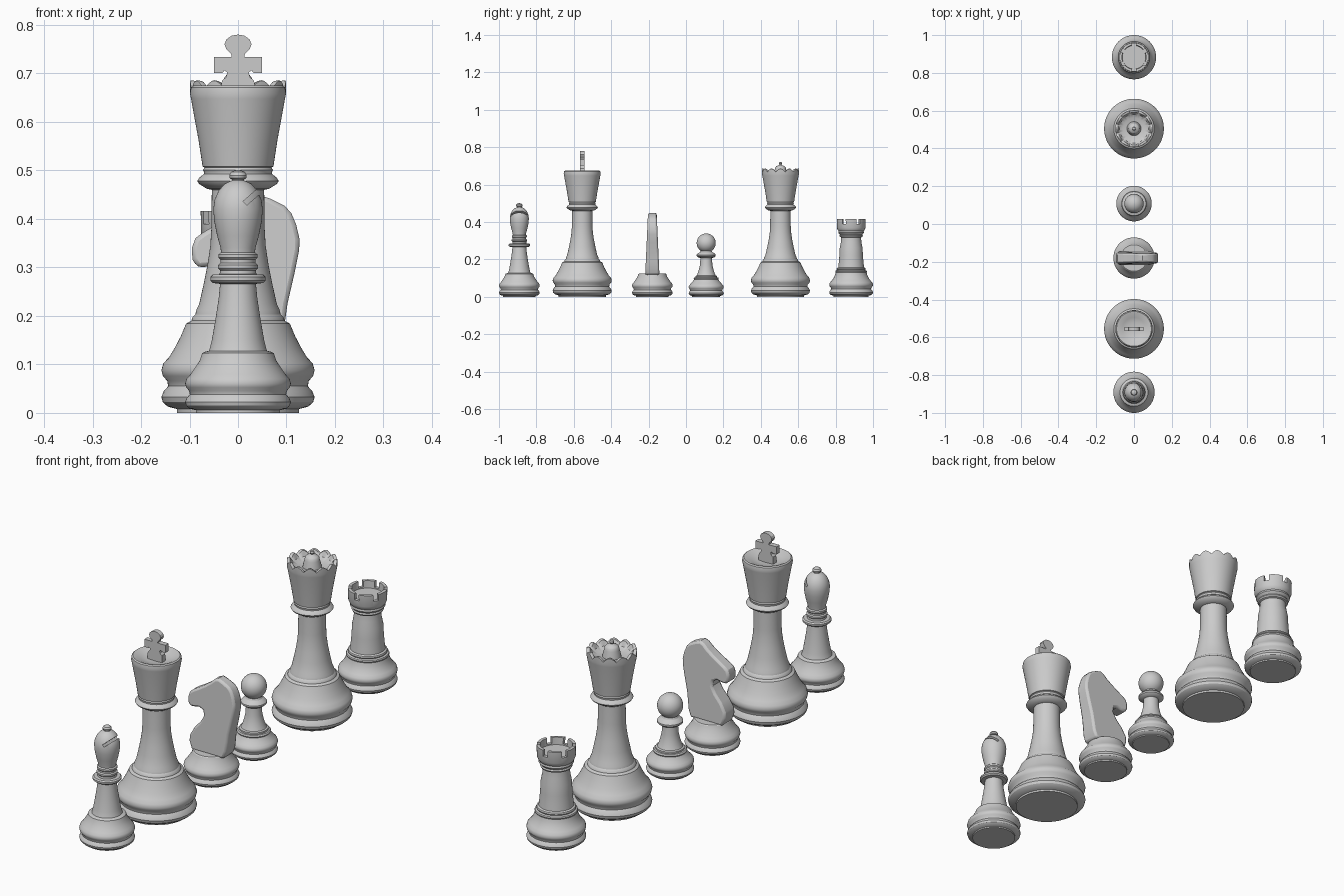
import bpy, bmesh, math
from math import sin, cos, pi, radians


def finish(ob, angle=32):
    bpy.ops.object.select_all(action='DESELECT')
    ob.select_set(True)
    bpy.context.view_layer.objects.active = ob
    bpy.ops.object.shade_smooth_by_angle(angle=radians(angle))
    return ob


def make_object(name, bm, y):
    bmesh.ops.recalc_face_normals(bm, faces=bm.faces)
    me = bpy.data.meshes.new(name)
    bm.to_mesh(me)
    bm.free()
    ob = bpy.data.objects.new(name, me)
    ob.location.y = y
    bpy.context.collection.objects.link(ob)
    return ob


def lathe(name, profile, y, seg=72, warp=None):
    """Spin (r, z) points about z; warp(angle, r, z) may shift the height."""
    bm = bmesh.new()
    rings = []
    for r, z in profile:
        if r == 0:
            rings.append([bm.verts.new((0, 0, z))] * seg)
            continue
        ring = []
        for i in range(seg):
            a = 2 * pi * i / seg
            dz = warp(a, r, z) if warp else 0
            ring.append(bm.verts.new((r * cos(a), r * sin(a), z + dz)))
        rings.append(ring)
    for lo, hi in zip(rings, rings[1:]):
        for i in range(seg):
            j = (i + 1) % seg
            quad = list(dict.fromkeys((lo[i], lo[j], hi[j], hi[i])))
            bm.faces.new(quad)
    return make_object(name, bm, y)


def plate(name, outline, y, half):
    """Flat outline in x-z with half thickness half(z)."""
    bm = bmesh.new()
    front, back = [[bm.verts.new((x, s * half(z), z)) for x, z in outline] for s in (-1, 1)]
    bm.faces.new(front)
    bm.faces.new(back[::-1])
    n = len(outline)
    for i in range(n):
        j = (i + 1) % n
        bm.faces.new((front[i], back[i], back[j], front[j]))
    return make_object(name, bm, y)


def base(radius):
    """Shared double-rolled foot, scaled to the given radius."""
    s = radius / 0.158
    pts = [(0, 0), (.126, 0), (.126, .008), (.145, .013), (.155, .022), (.158, .033),
           (.153, .045), (.144, .055), (.146, .066), (.155, .076), (.158, .088),
           (.154, .102), (.142, .115)]
    return [(r * s, z * s) for r, z in pts]


def arc(r, zc, a0, a1, n=10):
    angles = [radians(a0 + (a1 - a0) * i / n) for i in range(n + 1)]
    return [(r * cos(a), zc + r * sin(a)) for a in angles]


def cut(ob, size, loc, rot):
    bpy.ops.mesh.primitive_cube_add(size=1, location=loc, rotation=rot)
    c = bpy.context.object
    c.name = ob.name + "_cutter"
    c.scale = size
    bpy.context.view_layer.update()
    m = ob.modifiers.new("cut", 'BOOLEAN')
    m.object = c
    m.solver = 'EXACT'
    bpy.context.view_layer.objects.active = ob
    bpy.ops.object.modifier_apply(modifier=m.name)
    bpy.data.objects.remove(c)


# King and queen share foot, shaft, collar and cup
royal = base(.158) + [
    (.130, .135), (.118, .158), (.107, .184), (.102, .187), (.096, .190), (.094, .197),
    (.088, .203), (.086, .212), (.080, .225), (.071, .265), (.063, .305), (.057, .345),
    (.055, .38), (.054, .46), (.064, .462), (.080, .472), (.084, .478), (.080, .485),
    (.070, .493), (.070, .497), (.072, .501), (.069, .506), (.073, .508), (.081, .56),
    (.090, .61), (.097, .648), (.099, .658)]

KING_Y, QUEEN_Y = -.555, .505
finish(lathe("king_body", royal + [(.097, .671), (.092, .675), (.085, .674), (.060, .662),
                                   (.036, .655), (0, .653)], KING_Y))

# King finial: mirrored half outline
half_cross = [(.034, .650), (.035, .674), (.033, .685), (.025, .692), (.022, .702), (.028, .706),
              (.032, .701), (.050, .701), (.050, .734), (.013, .734), (.014, .740),
              (.024, .750), (.028, .760), (.024, .770), (.013, .778)]
outline = half_cross + [(0, .780)] + [(-x, z) for x, z in reversed(half_cross)]
finish(plate("king_finial", outline, KING_Y, lambda z: .011))


# Queen: scalloped crown rim
def scallop(a, r, z):
    return -.017 * (1 - abs(cos(6 * a))) if z > .68 and r > .07 else 0


finish(lathe("queen_body", royal + [(.099, .6845), (.096, .686), (.086, .684), (.076, .662),
                                    (.058, .652), (0, .650)], QUEEN_Y, 144, scallop))
finish(lathe("queen_finial", [(.038, .645), (.036, .660), (.030, .682), (.028, .692),
                              (.022, .699), (.010, .703), (.006, .706), (.009, .712),
                              (.007, .719), (0, .721)], QUEEN_Y, 40))

# Bishop
BISHOP_Y = -.891
bishop = lathe("bishop", base(.109) + [
    (.088, .094), (.079, .108), (.074, .123), (.068, .126), (.060, .128), (.058, .134),
    (.054, .150), (.047, .190), (.040, .235), (.037, .266), (.052, .268), (.057, .273),
    (.057, .280), (.052, .285), (.038, .286), (.037, .294), (.041, .298), (.041, .305),
    (.036, .309), (.036, .316), (.040, .320), (.040, .327), (.035, .331), (.036, .340),
    (.043, .365), (.049, .395), (.051, .420), (.048, .440), (.040, .458), (.027, .473),
    (.013, .479), (.012, .481), (.017, .484), (.018, .490), (.014, .497), (.007, .500),
    (0, .501)], BISHOP_Y)
cut(bishop, (.06, .2, .011), (.037, BISHOP_Y, .452), (0, radians(-41), 0))
finish(bishop)

# Knight: foot and tapered head
KNIGHT_Y = -.18
finish(lathe("knight_base", base(.109) + [(.090, .092), (.080, .106), (.074, .122),
                                          (.070, .125), (0, .125)], KNIGHT_Y))
head = [(-.070, .118), (-.084, .155), (-.082, .180), (-.062, .215), (-.035, .245), (-.018, .275),
        (-.022, .298), (-.040, .306), (-.060, .302), (-.083, .300), (-.094, .316), (-.095, .340),
        (-.088, .360), (-.072, .372), (-.045, .388), (-.015, .407), (.010, .425), (.028, .442),
        (.045, .449), (.066, .442), (.096, .427), (.110, .412), (.120, .388), (.127, .358),
        (.126, .335), (.117, .290), (.102, .225), (.097, .190), (.092, .150), (.080, .118)]
knight = plate("knight_head", head, KNIGHT_Y, lambda z: .038 - .045 * (z - .118))
bev = knight.modifiers.new("soft_edges", 'BEVEL')
bev.width = .009
bev.segments = 2
bev.limit_method = 'ANGLE'
bev.angle_limit = radians(60)
finish(knight)

# Pawn
finish(lathe("pawn", base(.094) + [
    (.076, .078), (.068, .088), (.065, .094), (.067, .099), (.063, .104), (.057, .105),
    (.057, .112), (.050, .115), (.046, .124), (.039, .145), (.033, .172), (.031, .208),
    (.043, .211), (.051, .218), (.051, .225), (.044, .233), (.033, .239)]
    + arc(.051, .288, -55, 85, 16) + [(0, .339)], .108))

# Rook with six battlement notches
ROOK_Y = .883
rook = lathe("rook", base(.117) + [
    (.094, .100), (.086, .118), (.083, .130), (.085, .135), (.083, .140), (.076, .143),
    (.078, .148), (.076, .154), (.069, .158), (.066, .185), (.063, .220), (.061, .262),
    (.055, .292), (.053, .318), (.060, .321), (.063, .327), (.060, .333), (.064, .337),
    (.069, .343), (.067, .351), (.071, .356), (.076, .368), (.077, .416), (.064, .416),
    (.062, .385), (0, .385)], ROOK_Y)
for i in range(6):
    a = radians(30 + 60 * i)
    cut(rook, (.05, .021, .06), (.075 * cos(a), ROOK_Y + .075 * sin(a), .420), (0, 0, a))
finish(rook)
